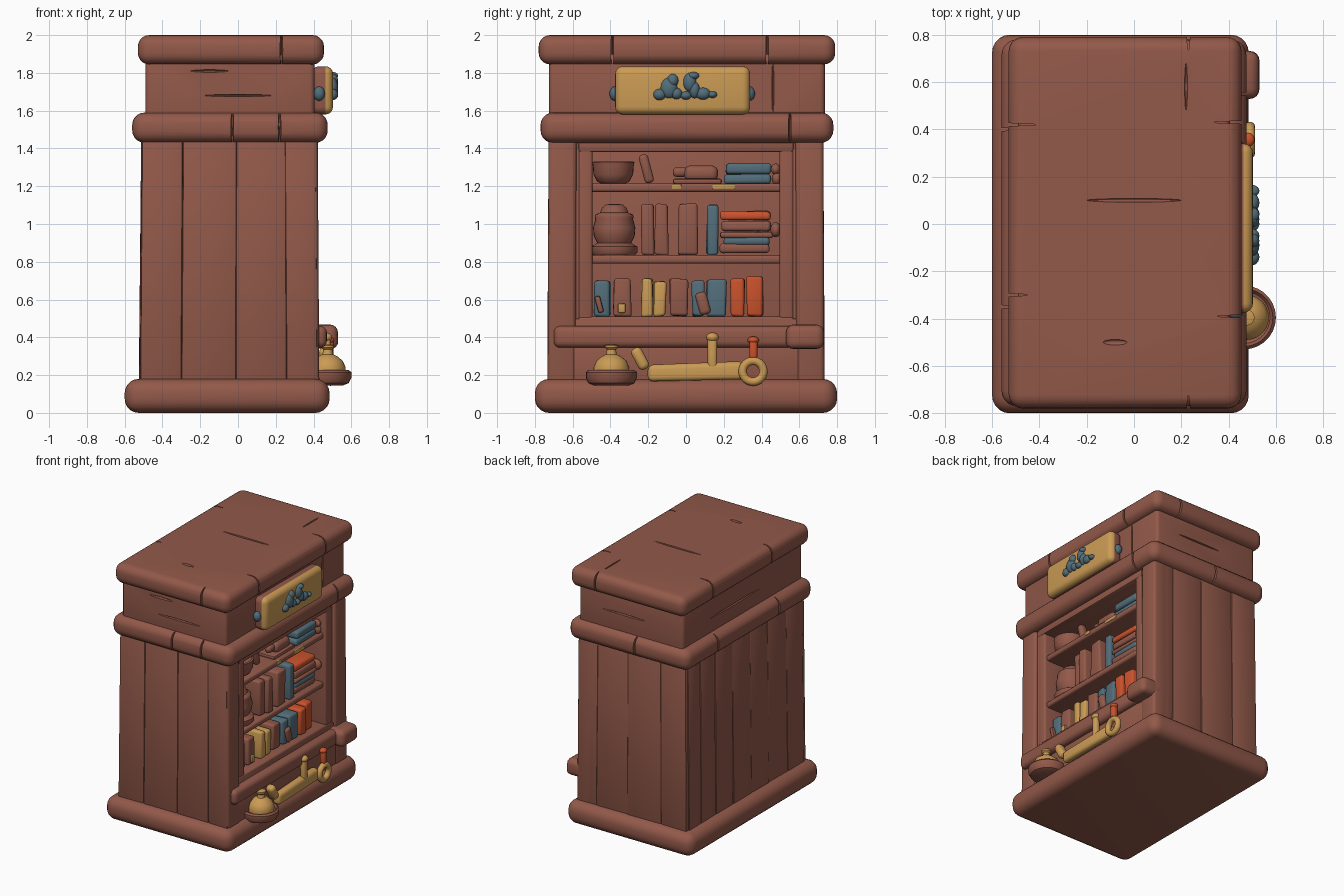
import bpy, bmesh, math, random
from mathutils import Matrix, Vector
random.seed(4)

def mat(name, rgb):
    m = bpy.data.materials.new(name)
    m.diffuse_color = (*rgb, 1)
    return m

WOOD = mat("reddish_wood", (0.29, 0.10, 0.068))
GOLD = mat("ochre", (0.60, 0.33, 0.09))
BLUE = mat("slate_blue", (0.085, 0.155, 0.195))
RED = mat("burnt_orange", (0.60, 0.085, 0.025))

def finish(bm, name, m):
    bmesh.ops.recalc_face_normals(bm, faces=bm.faces)
    me = bpy.data.meshes.new(name)
    bm.to_mesh(me)
    bm.free()
    me.materials.append(m)
    ob = bpy.data.objects.new(name, me)
    bpy.context.collection.objects.link(ob)
    return ob

def box(name, x, y, z, m=WOOD, bevel=0.015, seg=2, rot=0, jit=0.0, flare=0.0):
    """Rounded box from (min, max) ranges; rot tilts it in the y-z plane."""
    bm = bmesh.new()
    bmesh.ops.create_cube(bm, size=1)
    c = Vector((sum(x) / 2, sum(y) / 2, sum(z) / 2))
    R = Matrix.Rotation(math.radians(rot), 3, 'X')
    for v in bm.verts:
        v.co = Vector((v.co.x * (x[1] - x[0]), v.co.y * (y[1] - y[0]), v.co.z * (z[1] - z[0])))
        v.co += Vector([random.uniform(-jit, jit) for _ in range(3)])
        v.co = c + R @ v.co
        if v.co.z < c.z:
            v.co.x *= 1 + flare
            v.co.y *= 1 + flare * 0.4
    bmesh.ops.bevel(bm, geom=bm.edges[:], offset=bevel, segments=seg, profile=0.5,
                    affect='EDGES', clamp_overlap=True)
    return finish(bm, name, m)

def blobs(name, items, m):
    """Stretched spheres: (centre, radii) pairs in one mesh."""
    bm = bmesh.new()
    for c, r in items:
        bmesh.ops.create_uvsphere(bm, u_segments=20, v_segments=12, radius=1,
                                  matrix=Matrix.Translation(c) @ Matrix.Diagonal((*r, 1)))
    return finish(bm, name, m)

def lathe(name, c, prof, m, n=28):
    """Turned shape around z from (radius, height) points."""
    bm = bmesh.new()
    rings = [[bm.verts.new((c[0] + r * math.cos(2 * math.pi * i / n),
                            c[1] + r * math.sin(2 * math.pi * i / n), c[2] + h))
              for i in range(n)] for r, h in prof]
    for a, b in zip(rings, rings[1:]):
        for i in range(n):
            bm.faces.new((a[i], a[(i + 1) % n], b[(i + 1) % n], b[i]))
    bm.faces.new(rings[0])
    bm.faces.new(rings[-1])
    return finish(bm, name, m)

def notch(ob, cuts):
    """Carve thin lens-shaped board joints into a slab."""
    cutter = blobs("joint_cutter", cuts, WOOD)
    cutter.hide_render = True
    md = ob.modifiers.new("joints", 'BOOLEAN')
    md.operation, md.object, md.solver = 'DIFFERENCE', cutter, 'EXACT'
    bpy.context.view_layer.objects.active = ob
    bpy.ops.object.modifier_apply(modifier=md.name)
    bpy.data.objects.remove(cutter)

# Slabs: base, middle moulding and top, with joints along the edges
base = box("base_slab", (-0.6, 0.485), (-0.8, 0.8), (0, 0.18), bevel=0.075, seg=5)
mid = box("middle_moulding", (-0.56, 0.475), (-0.77, 0.78), (1.43, 1.59), bevel=0.065, seg=5)
top = box("top_slab", (-0.53, 0.455), (-0.78, 0.79), (1.845, 2.0), bevel=0.06, seg=5)
W = 0.007
notch(top, [((-0.53, 0.42, 1.92), (0.17, W, 0.11)), ((0.455, 0.43, 1.92), (0.17, W, 0.11)),
            ((-0.53, -0.30, 1.92), (0.12, W, 0.11)), ((0.455, -0.39, 1.92), (0.15, W, 0.11)),
            ((0.23, -0.78, 1.92), (W, 0.08, 0.11)), ((0.23, 0.79, 1.92), (W, 0.08, 0.11)),
            ((0.0, 0.10, 2.0), (0.2, 0.008, 0.012)), ((-0.08, -0.5, 2.0), (0.05, 0.012, 0.012)),
            ((0.22, 0.58, 2.0), (0.006, 0.1, 0.01))])
notch(mid, [((-0.03, -0.77, 1.51), (W, 0.06, 0.12)), ((0.22, -0.77, 1.51), (W, 0.06, 0.12)),
            ((-0.1, 0.78, 1.51), (W, 0.06, 0.12)), ((0.475, 0.55, 1.51), (0.06, W, 0.12)),
            ((-0.56, -0.35, 1.51), (0.06, W, 0.12)), ((-0.56, 0.4, 1.51), (0.06, W, 0.12))])

# Cabinet core around the open cavity
box("core_back", (-0.48, 0.14), (-0.70, 0.70), (0.1, 1.5), bevel=0.01)
box("core_bottom", (0.05, 0.41), (-0.70, 0.70), (0.1, 0.50), bevel=0.01)
box("core_lintel", (0.05, 0.40), (-0.70, 0.70), (1.385, 1.5), bevel=0.01)
head = box("upper_chest", (-0.49, 0.405), (-0.725, 0.735), (1.5, 1.9), bevel=0.025, seg=3)
notch(head, [((0.0, -0.725, 1.68), (0.18, 0.012, 0.006)), ((-0.15, -0.725, 1.81), (0.1, 0.012, 0.007)),
             ((0.02, 0.735, 1.72), (0.18, 0.012, 0.006)), ((-0.49, 0.1, 1.7), (0.012, 0.3, 0.006)),
             ((0.405, 0.46, 1.72), (0.012, 0.006, 0.14))])

# Plank cladding on the two ends and the back
xs = [-0.505, -0.29, -0.01, 0.25, 0.41]
ys = [-0.70, -0.50, -0.27, -0.06, 0.16, 0.37, 0.55, 0.70]
for s, side in ((-1, "front"), (1, "rear")):
    box(side + "_cavity_wall", (0.05, 0.40), sorted((s * 0.5, s * 0.70)), (0.1, 1.5), bevel=0.01)
    for i, (a, b) in enumerate(zip(xs, xs[1:])):
        box(f"{side}_plank_{i}", (a, b), sorted((s * 0.68, s * 0.725)), (0.14, 1.47),
            bevel=0.009, jit=0.003, flare=0.025)
    # Corner post and inner frame beside the opening
    box(side + "_corner_post", (0.30, 0.422), sorted((s * 0.58, s * 0.727)), (0.14, 1.47),
        bevel=0.022, seg=3, flare=0.02)
    box(side + "_inner_frame", (0.15, 0.405), sorted((s * 0.495, s * 0.57)), (0.44, 1.45),
        bevel=0.015, seg=3)
for i, (a, b) in enumerate(zip(ys, ys[1:])):
    box(f"back_plank_{i}", (-0.51, -0.46), (a, b), (0.14, 1.47), bevel=0.009, jit=0.003, flare=0.025)

# Opening trim, shelves and ledge
box("opening_header", (0.3, 0.41), (-0.57, 0.57), (1.38, 1.46), bevel=0.015)
box("opening_sill", (0.14, 0.41), (-0.57, 0.57), (0.44, 0.51), bevel=0.015, seg=3)
for i, z in enumerate((0.79, 1.17)):
    box(f"shelf_{i}", (0.1, 0.385), (-0.51, 0.51), (z, z + 0.045), bevel=0.015, seg=3)
for y, w in ((-0.05, 0.025), (0.2, 0.06)):
    box("paint_drip", (0.37, 0.388), (y - w, y + w), (1.185, 1.212), GOLD, bevel=0.004)
box("lower_board", (0.38, 0.425), (-0.6, 0.6), (0.14, 0.38), bevel=0.01)
box("front_ledge", (0.34, 0.47), (-0.70, 0.60), (0.345, 0.46), bevel=0.035, seg=4)
box("ledge_end_block", (0.34, 0.53), (0.53, 0.73), (0.34, 0.468), bevel=0.04, seg=4, jit=0.004)

# Sign plate: ochre face, wooden rim behind it
plate = box("sign_plate", (0.39, 0.503), (-0.375, 0.34), (1.58, 1.835), GOLD, bevel=0.04, seg=4)
plate.data.materials.append(WOOD)
for p in plate.data.polygons:
    p.material_index = int(p.center.x < 0.455)
blobs("sign_studs", [((0.43, y, 1.69), (0.03, 0.03, 0.038)) for y in (-0.375, 0.335)], BLUE)
spots = [(-0.14, 1.685, .034, .03), (-0.09, 1.72, .045, .055), (-0.07, 1.76, .03, .035),
         (-0.05, 1.69, .03, .03), (0.0, 1.68, .03, .022), (0.02, 1.75, .035, .05),
         (0.045, 1.71, .028, .045), (0.04, 1.785, .03, .02), (0.09, 1.69, .04, .032), (0.14, 1.685, .025, .018)]
blobs("sign_splotch", [((0.5, y, z), (0.03, a, b)) for y, z, a, b in spots], BLUE)

# Standing books: y range, bottom, height, colour
books = [(-0.49, -0.40, .51, .19, BLUE), (-0.385, -0.29, .51, .2, WOOD), (-0.235, -0.175, .51, .2, GOLD),
         (-0.17, -0.105, .51, .19, GOLD), (-0.085, 0.01, .51, .2, WOOD), (0.03, 0.095, .51, .19, BLUE),
         (0.11, 0.215, .51, .2, BLUE), (0.235, 0.31, .51, .2, RED), (0.32, 0.41, .51, .21, RED),
         (-0.235, -0.17, .835, .27, WOOD), (-0.165, -0.095, .835, .27, WOOD),
         (-0.04, 0.06, .835, .27, WOOD), (0.11, 0.17, .835, .265, BLUE)]
for i, (a, b, z, h, m) in enumerate(books):
    box(f"book_{i}", (0.17, 0.365 + random.uniform(-.015, .01)), (a, b), (z, z + h), m,
        bevel=0.016, seg=3, jit=0.006)
box("book_scrap", (0.33, 0.385), (0.06, 0.12), (0.52, 0.64), bevel=0.02, seg=3, rot=15)
box("book_patch", (0.35, 0.372), (-0.36, -0.32), (0.53, 0.58), GOLD, bevel=0.008)
box("book_patch_wood", (0.34, 0.373), (-0.475, -0.445), (0.53, 0.62), WOOD, bevel=0.01, rot=15)

# Lying books: z range, y range, colour
piles = [(.845, .895, .18, .44, WOOD), (.885, .935, .20, .44, BLUE), (.925, .955, .18, .46, WOOD),
         (.96, 1.02, .19, .45, WOOD), (1.02, 1.068, .18, .45, RED),
         (1.215, 1.262, .20, .45, BLUE), (1.262, 1.32, .21, .45, BLUE)]
for i, (z0, z1, a, b, m) in enumerate(piles):
    box(f"lying_book_{i}", (0.17, 0.36), (a, b), (z0, z1), m, bevel=0.018, seg=3, jit=0.004)
blobs("shelf_knobs", [((0.34, 0.475, 0.97), (.04, .028, .04)), ((0.34, 0.48, 1.24), (.035, .025, .035)),
                      ((0.34, 0.475, 1.29), (.035, .025, .03))], WOOD)

# Crockery and bottle on the shelves
lathe("shelf_bowl", (0.27, -0.385, 1.212),
      [(.06, 0), (.085, .012), (.105, .05), (.108, .095), (.112, .115), (.1, .12), (.09, .1), (.05, .04)], WOOD)
lathe("covered_pot", (0.255, -0.38, 0.835),
      [(.11, 0), (.122, .015), (.122, .045), (.1, .058), (.09, .065), (.108, .1), (.112, .145), (.1, .19),
       (.103, .205), (.098, .215), (.075, .225), (.065, .25), (.045, .268), (.01, .272)], WOOD)
box("leaning_stick", (0.26, 0.32), (-0.235, -0.185), (1.215, 1.37), bevel=0.02, seg=3, rot=15)
box("lying_bottle", (0.25, 0.34), (-0.01, 0.17), (1.225, 1.31), bevel=0.035, seg=4)
box("bottle_neck", (0.27, 0.32), (-0.07, 0.01), (1.25, 1.3), bevel=0.02, seg=3)
box("flat_tray", (0.22, 0.36), (-0.07, 0.19), (1.212, 1.24), bevel=0.012)

# Dish with flask in front of the base
lathe("dish", (0.465, -0.395, 0.145),
      [(.09, 0), (.12, .012), (.135, .04), (.135, .07), (.122, .082), (.11, .065), (.05, .05)], WOOD)
lathe("flask", (0.475, -0.395, 0.19),
      [(.07, 0), (.092, .02), (.095, .05), (.08, .085), (.05, .11), (.028, .12), (.024, .145), (.034, .155),
       (.034, .168), (.02, .172)], GOLD)

# Cork and hanging tool with ring
box("cork", (0.43, 0.5), (-0.273, -0.213), (0.225, 0.35), GOLD, bevel=0.026, seg=4, rot=28)
box("tool_blade", (0.43, 0.49), (-0.2, 0.31), (0.17, 0.265), GOLD, bevel=0.028, seg=4, jit=0.008, rot=1.5)
box("tool_handle", (0.445, 0.49), (0.115, 0.165), (0.22, 0.40), GOLD, bevel=0.018, seg=3)
blobs("handle_tip", [((0.467, 0.14, 0.4), (.032, .033, .025))], GOLD)
bpy.ops.mesh.primitive_torus_add(major_radius=0.055, minor_radius=0.022, major_segments=32, minor_segments=12,
                                 location=(0.49, 0.355, 0.22), rotation=(0, math.pi / 2, 0))
ring = bpy.context.object
ring.name = "tool_ring"
ring.data.materials.append(GOLD)
box("red_handle", (0.46, 0.505), (0.335, 0.378), (0.285, 0.39), RED, bevel=0.016, seg=3)
blobs("red_handle_tip", [((0.482, 0.356, 0.385), (.028, .03, .02))], RED)

# Smooth shading with crisp edges
bpy.ops.object.select_all(action='SELECT')
bpy.ops.object.shade_smooth_by_angle(angle=math.radians(40))
